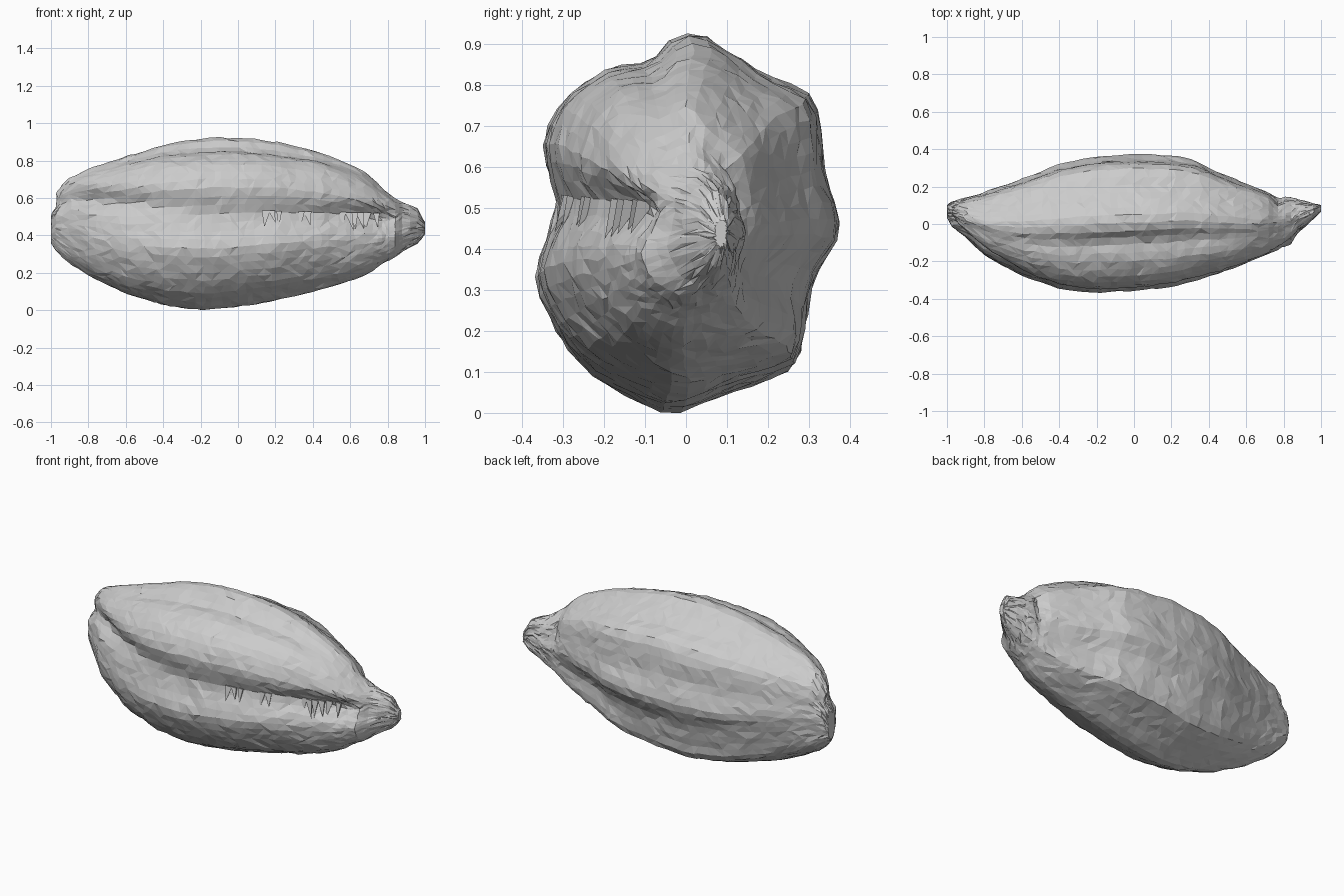
import bpy, bmesh, math, random
from mathutils import Vector, noise

if "Cube" in bpy.data.objects:
    bpy.data.objects.remove(bpy.data.objects["Cube"])

random.seed(4)

# Silhouette stations: x, y min, y max, z min, z max
STATIONS = [
    (-1.0, 0.035, 0.10, 0.36, 0.52), (-0.975, -0.01, 0.118, 0.32, 0.63),
    (-0.9, -0.075, 0.14, 0.25, 0.715), (-0.8, -0.17, 0.17, 0.19, 0.755),
    (-0.6, -0.28, 0.24, 0.09, 0.825), (-0.4, -0.345, 0.32, 0.03, 0.888),
    (-0.2, -0.368, 0.365, 0.0, 0.92), (0.0, -0.357, 0.375, 0.02, 0.922),
    (0.2, -0.337, 0.365, 0.05, 0.902), (0.32, -0.305, 0.345, 0.08, 0.875),
    (0.45, -0.27, 0.28, 0.115, 0.84), (0.6, -0.215, 0.22, 0.155, 0.778),
    (0.7, -0.175, 0.178, 0.20, 0.725), (0.78, -0.14, 0.155, 0.25, 0.65),
    (0.84, -0.11, 0.14, 0.285, 0.595), (0.88, -0.045, 0.13, 0.315, 0.575),
    (0.96, 0.03, 0.11, 0.36, 0.545), (1.0, 0.07, 0.10, 0.41, 0.47)]

# Ribbed cross-section (y, z) at the middle of the pod
SECTION = [
    (0, .92), (-.05, .90), (-.10, .85), (-.20, .835), (-.30, .765), (-.35, .66),
    (-.342, .56), (-.328, .50), (-.342, .42), (-.37, .33), (-.335, .22), (-.25, .105),
    (-.15, .045), (-.04, 0), (.10, .045), (.20, .08), (.265, .11), (.285, .20),
    (.315, .33), (.37, .44), (.335, .58), (.32, .72), (.285, .78), (.20, .815),
    (.12, .87), (.05, .913)]


def station(x):
    for a, b in zip(STATIONS, STATIONS[1:]):
        if x <= b[0]:
            t = (x - a[0]) / (b[0] - a[0])
            return [p + (q - p) * t for p, q in zip(a, b)][1:]
    return STATIONS[-1][1:]


def smooth_loop(points, sub=6):
    pts, out = [Vector(p) for p in points], []
    n = len(pts)
    for i in range(n):
        a, b, c, d = (pts[(i + k) % n] for k in (-1, 0, 1, 2))
        for s in range(sub):
            t = s / sub
            out.append(.5 * (2 * b + (c - a) * t + (2 * a - 5 * b + 4 * c - d) * t * t
                             + (3 * b - a - 3 * c + d) * t ** 3))
    return out


def resample(pts, count):
    n = len(pts)
    lens = [(pts[(i + 1) % n] - pts[i]).length for i in range(n)]
    step, out = sum(lens) / count, []
    for k in range(count):
        d, i = k * step, 0
        while d > lens[i]:
            d -= lens[i]
            i += 1
        out.append(pts[i].lerp(pts[(i + 1) % n], d / lens[i]))
    return out


def bump(d, width):
    return math.exp(-(d / width) ** 2)


def clamp(t):
    return max(0, min(1, t))


def surface_point(x, p):
    y0, y1, z0, z1 = station(x)
    v, w = p.x / .37, (p.y - .46) / .46
    # ribs fade toward a full rounded oval at both ends
    tip = max(clamp((x - .8) / .12), .6 * clamp((-.85 - x) / .15))
    k = max(tip, .5 * clamp((abs(x) - .2) / .5))
    a = math.atan2(w, v)
    c, s = math.cos(a), math.sin(a)
    r = (abs(c) ** 2.3 + abs(s) ** 2.3) ** (-1 / 2.3)
    v, w = v + (c * r - v) * k, w + (s * r - w) * k
    y = (y0 + y1) / 2 + v * (y1 - y0) / 2
    z = (z0 + z1) / 2 + w * (z1 - z0) / 2
    # long front groove, deeper toward both ends
    if v < -.3:
        depth = (.006 + .065 * min(1, abs(x) / .75) ** 1.5) * (1 - tip) * min(1, (y1 - y0) / .35)
        y += depth * bump(z - (.54 - .06 * x), .055)
    # back groove below the side rib, and the step where the stem begins
    if v > 0:
        y -= .04 * v * bump(x - .45, .3) * bump(w + .4, .2)
        y -= .04 * v * bump(x - .77, .035) * clamp(w + .5)
    # notch splitting the upper and lower lobe at the blunt tip
    x += .035 * bump(z - .57, .035) * clamp((-.88 - x) / .08)
    return Vector((x, y, z))


# Pod body and stem: one faceted loft
COUNT = 56
profile = resample(smooth_loop(SECTION), COUNT)
xs = [-1, -.99, -.975, -.94] + [-.9 + .045 * i for i in range(37)] + \
     [.745, .77, .79, .81, .84, .86, .88, .92, .96, .985, 1]
bm = bmesh.new()
rings = []
for x in xs:
    ring = []
    j = .014 if -.93 < x < .7 else .003
    for p in profile:
        q = surface_point(max(-1, min(1, x + random.uniform(-j, j))), p)
        lump = noise.noise_vector(q * 6) * .006
        q.y += random.uniform(-.004, .004) + lump.y
        q.z += random.uniform(-.004, .004) + lump.z
        ring.append(bm.verts.new(q))
    rings.append(ring)
for a, b in zip(rings, rings[1:]):
    for i in range(COUNT):
        j = (i + 1) % COUNT
        if random.random() < .5:
            bm.faces.new((a[i], a[j], b[j]))
            bm.faces.new((a[i], b[j], b[i]))
        else:
            bm.faces.new((a[i], a[j], b[i]))
            bm.faces.new((a[j], b[j], b[i]))
bm.faces.new(rings[0])
bm.faces.new(rings[-1])
bmesh.ops.recalc_face_normals(bm, faces=bm.faces)
low = min(v.co.z for v in bm.verts)
for v in bm.verts:
    v.co.z -= low
mesh = bpy.data.meshes.new("pod_body")
bm.to_mesh(mesh)
bm.free()
bpy.context.collection.objects.link(bpy.data.objects.new("pod_body", mesh))

# Ragged slivers hanging in the front groove
bm = bmesh.new()
for x in [.15, .18, .22, .34, .37, .56, .59, .62, .65, .69, .74]:
    zt = .535 - .02 * x
    front = min((surface_point(x, p) for p in profile if p.x < -.2),
                key=lambda q: abs(q.z - zt))
    drop, wide = random.uniform(.06, .12), random.uniform(.014, .024)
    y = front.y
    base = [bm.verts.new(c) for c in ((x - wide, y - .012, zt), (x + wide, y - .012, zt),
                                      (x, y + .03, zt - .01))]
    tip = bm.verts.new((x + random.uniform(-.02, .03), y - .028, zt - drop))
    bm.faces.new(base)
    for i in range(3):
        bm.faces.new((base[i], base[(i + 1) % 3], tip))
bmesh.ops.recalc_face_normals(bm, faces=bm.faces)
mesh = bpy.data.meshes.new("groove_slivers")
bm.to_mesh(mesh)
bm.free()
bpy.context.collection.objects.link(bpy.data.objects.new("groove_slivers", mesh))
